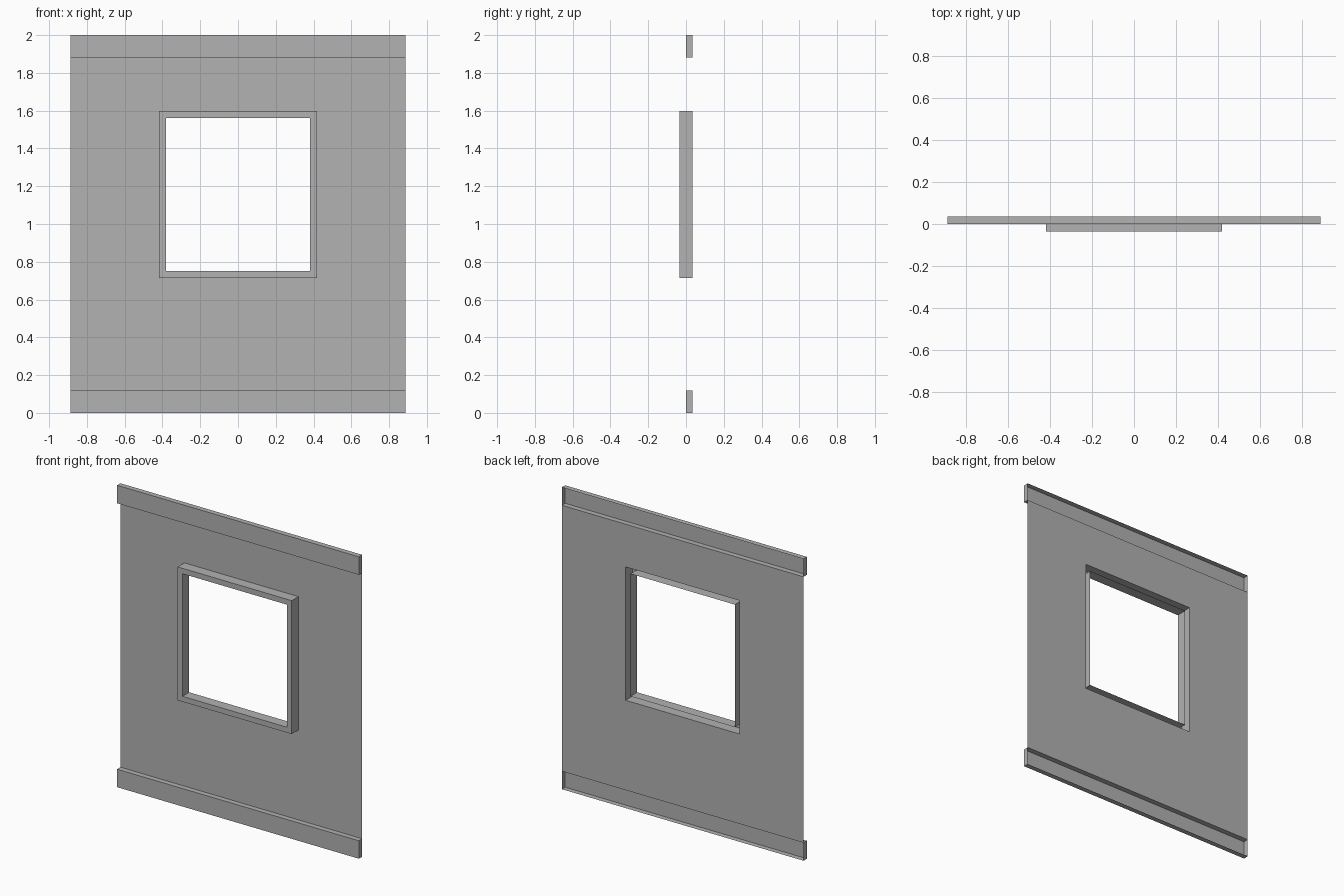
import bpy
import bmesh

default = bpy.data.objects.get("Cube")
if default:
    bpy.data.objects.remove(default)

# Single flat grey
grey = bpy.data.materials.new("plain_grey")
grey.use_nodes = True
colour = (0.445, 0.445, 0.445, 1)
grey.diffuse_color = colour
bsdf = next(n for n in grey.node_tree.nodes if n.type == "BSDF_PRINCIPLED")
bsdf.inputs["Base Color"].default_value = colour

HALF_WIDTH = 0.886
HEIGHT = 2.0
RAIL = 0.119       # rail height
DEPTH = 0.035      # rail depth, and half the window frame depth
WINDOW_Z = 1.156
WINDOW_W, WINDOW_H = 0.418, 0.442
TRIM = 0.036       # width of the window trim


def finish(name, bm):
    mesh = bpy.data.meshes.new(name)
    bm.to_mesh(mesh)
    bm.free()
    mesh.materials.append(grey)
    obj = bpy.data.objects.new(name, mesh)
    bpy.context.collection.objects.link(obj)
    return obj


def rectangle(half_w, half_h, centre_z, y):
    corners = ((-1, -1), (1, -1), (1, 1), (-1, 1))
    return [(sx * half_w, y, centre_z + sz * half_h) for sx, sz in corners]


def nested_loops(name, loops):
    """Join successive rectangular loops with strips of faces."""
    bm = bmesh.new()
    rings = [[bm.verts.new(p) for p in loop] for loop in loops]
    for a, b in zip(rings, rings[1:]):
        for i in range(4):
            j = (i + 1) % 4
            bm.faces.new((a[i], a[j], b[j], b[i]))
    return finish(name, bm)


def channel_rail(name, z):
    """Shallow box, open at the back."""
    bm = bmesh.new()
    bmesh.ops.create_cube(bm, size=1)
    back = [f for f in bm.faces if f.normal.y > 0.5]
    bmesh.ops.delete(bm, geom=back, context="FACES")
    bmesh.ops.scale(bm, vec=(2 * HALF_WIDTH, DEPTH, RAIL), verts=bm.verts)
    bmesh.ops.translate(bm, vec=(0, DEPTH / 2, z), verts=bm.verts)
    return finish(name, bm)


# Thin wall sheet with the window opening
nested_loops("wall_panel", [
    rectangle(HALF_WIDTH, HEIGHT / 2 - RAIL, HEIGHT / 2, DEPTH),
    rectangle(WINDOW_W, WINDOW_H, WINDOW_Z, DEPTH),
])

# Window trim: outer sides, front ring, inner jambs, open at the back
inner_w, inner_h = WINDOW_W - TRIM, WINDOW_H - TRIM
nested_loops("window_frame", [
    rectangle(WINDOW_W, WINDOW_H, WINDOW_Z, DEPTH),
    rectangle(WINDOW_W, WINDOW_H, WINDOW_Z, -DEPTH),
    rectangle(inner_w, inner_h, WINDOW_Z, -DEPTH),
    rectangle(inner_w, inner_h, WINDOW_Z, DEPTH),
])

# Rails along the bottom and top edges
channel_rail("bottom_rail", RAIL / 2)
channel_rail("top_rail", HEIGHT - RAIL / 2)
